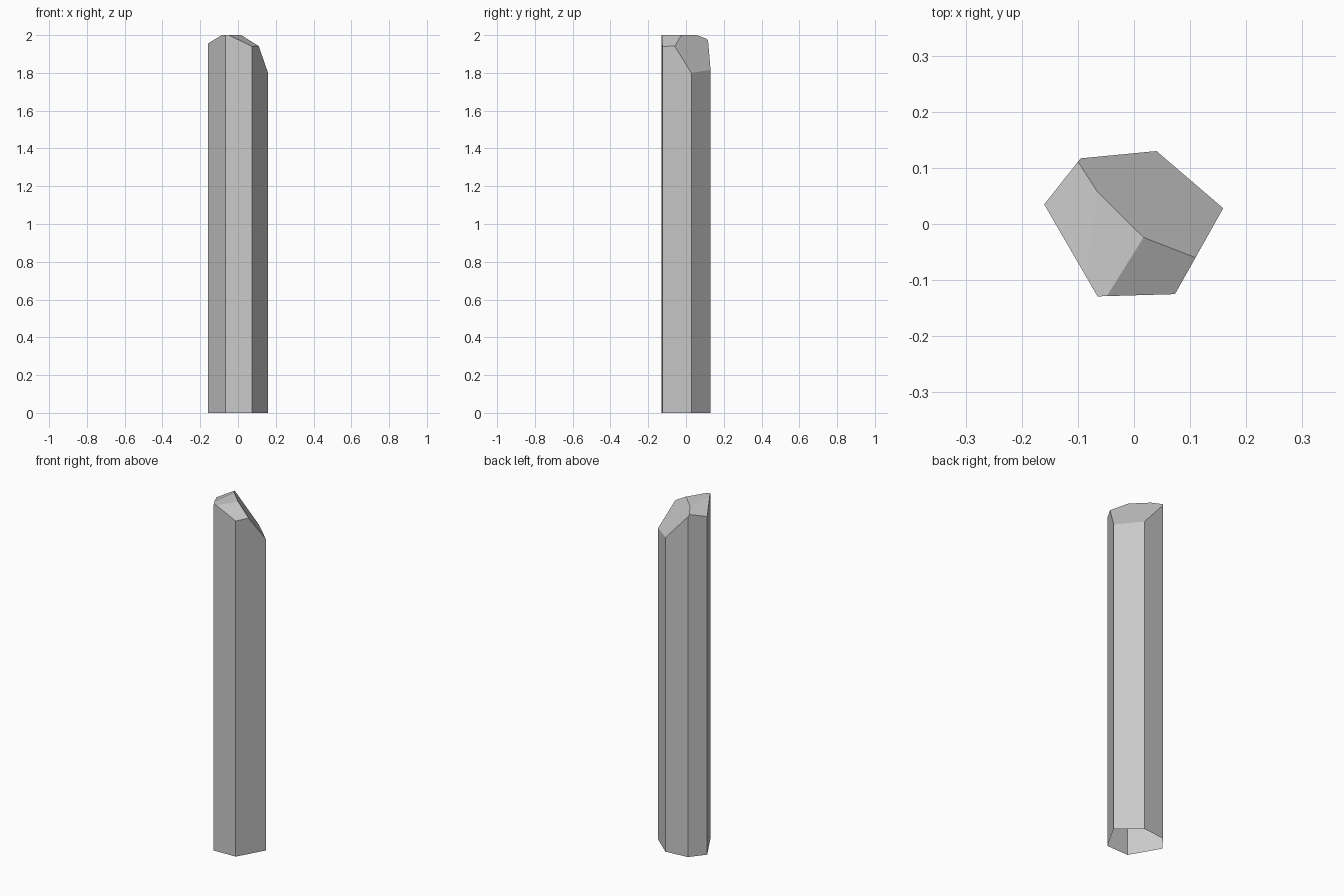
import bpy, bmesh
from mathutils import Vector

if "Cube" in bpy.data.objects:
    bpy.data.objects.remove(bpy.data.objects["Cube"])

# Uneven six-sided column outline
outline = [(-0.16, 0.035), (-0.065, -0.129), (0.073, -0.125),
           (0.159, 0.028), (0.04, 0.13), (-0.095, 0.117)]

# Each tip facet is a cutting plane through three points
facets = [
    ((-0.065, 0.057, 2), (0.017, -0.024, 2), (0.159, 0.028, 1.80)),    # large back right
    ((0.017, -0.024, 2), (-0.048, -0.128, 2), (0.073, -0.125, 1.94)),  # small front right
    ((-0.065, 0.057, 2), (-0.085, -0.095, 2), (-0.16, 0.035, 1.955)),  # shallow left
]

bm = bmesh.new()

# Column
base = bm.faces.new([bm.verts.new((x, y, 0)) for x, y in outline])
top = bmesh.ops.extrude_face_region(bm, geom=[base], use_keep_orig=True)
bmesh.ops.translate(bm, vec=(0, 0, 2),
                    verts=[g for g in top["geom"] if isinstance(g, bmesh.types.BMVert)])

# Chiselled tip
for a, b, c in facets:
    a, b, c = Vector(a), Vector(b), Vector(c)
    normal = (b - a).cross(c - a).normalized()
    if normal.z < 0:
        normal.negate()
    bmesh.ops.bisect_plane(bm, geom=bm.verts[:] + bm.edges[:] + bm.faces[:], dist=1e-5,
                           plane_co=a, plane_no=normal, clear_outer=True)
    bmesh.ops.holes_fill(bm, edges=[e for e in bm.edges if e.is_boundary], sides=0)
bmesh.ops.remove_doubles(bm, verts=bm.verts[:], dist=1e-4)
bmesh.ops.recalc_face_normals(bm, faces=bm.faces[:])

# Open underside
bmesh.ops.delete(bm, geom=[f for f in bm.faces if all(v.co.z < 0.01 for v in f.verts)],
                 context='FACES_ONLY')

mesh = bpy.data.meshes.new("crystal_shard")
bm.to_mesh(mesh)
bm.free()
bpy.context.collection.objects.link(bpy.data.objects.new("crystal_shard", mesh))
